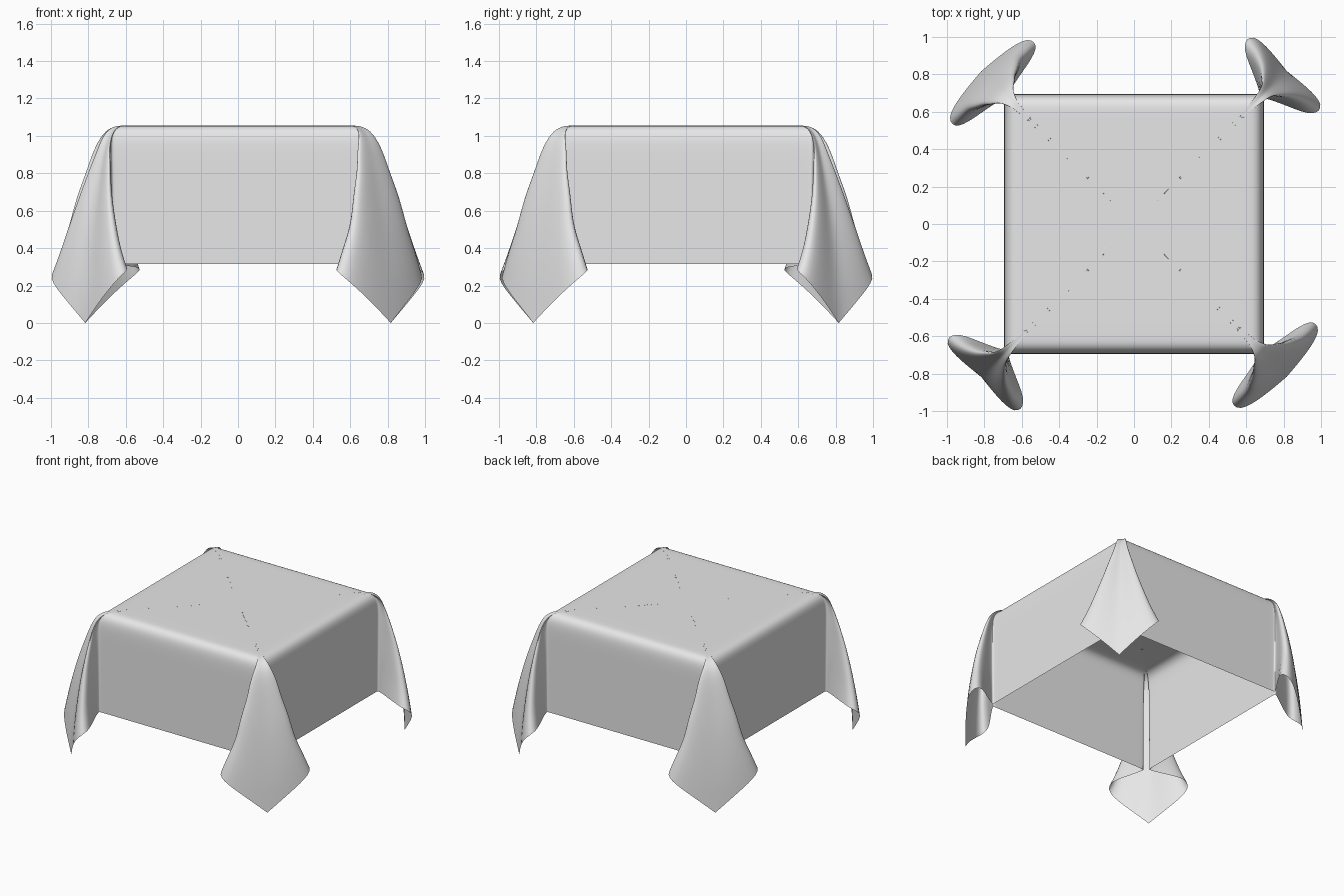
import bpy, bmesh, math

cube = bpy.data.objects.get("Cube")
if cube:
    bpy.data.objects.remove(cube, do_unlink=True)

TOP, HEM = 1.056, 0.315
R2 = math.sqrt(2)

# Rows from the flat top to the hem:
# height, half width of the wall square, ear centre distance, round ear width, flat ear width
ROWS = [
    (1.056, 0.600, 0.850, 0.010, 0.010),
    (1.054, 0.650, 0.920, 0.020, 0.025),
    (1.020, 0.688, 0.985, 0.030, 0.050),
    (0.930, 0.694, 1.025, 0.045, 0.095),
    (0.820, 0.694, 1.060, 0.080, 0.120),
    (0.700, 0.694, 1.095, 0.115, 0.170),
    (0.550, 0.694, 1.125, 0.170, 0.205),
    (0.420, 0.694, 1.145, 0.220, 0.270),
    (0.315, 0.694, 1.155, 0.275, 0.315),
]
# Hem height of each column, from the wall middle to the ear tip
HEMS = [HEM] * 5 + [0.315, 0.305, 0.295, 0.25, 0.13, 0.0]


def corner_section(row, flat):
    """Points of one quarter: wall, pinched neck, flared ear, neck, wall."""
    z, h, centre, *widths = row
    w = widths[flat]
    grow = w / ROWS[-1][3 + flat]
    outer = centre + (-0.045 if flat else 0.015) * grow
    inner = outer - 0.085 * grow
    neck = h * R2 - 0.01
    half = [(h, h * f) for f in (0, 0.35, 0.65, 0.85, 0.96)]
    ear = [(neck, min(0.015, 0.4 * w)), ((neck + inner) / 2, 0.5 * w),
           (inner, w), (outer, w), ((outer + centre) / 2 + 0.01 * grow, 0.5 * w),
           (centre, 0)]
    half += [((d + e) / R2, (d - e) / R2) for d, e in ear]
    pts = []
    for (x, y), hem in zip(half, HEMS):
        pts.append((x, y, TOP - (TOP - z) * (TOP - hem) / (TOP - HEM)))
    return pts + [(y, x, q) for x, y, q in pts[-2:0:-1]]


def ring(row):
    """Whole outline at one row: the quarter turned round four corners."""
    out = []
    for k in range(4):
        c, s = (1, 0, -1, 0)[k], (0, 1, 0, -1)[k]
        out += [(c * x - s * y, s * x + c * y, z)
                for x, y, z in corner_section(row, k % 2)]
    return out


# Draped cloth sheet
bm = bmesh.new()
crease = bm.verts.layers.float.new("crease_vert")
outlines = [ring(r) for r in ROWS]
outlines.insert(0, [(x * 0.6, y * 0.6, z) for x, y, z in outlines[0]])
loops = [[bm.verts.new(p) for p in o] for o in outlines]
bm.faces.new(loops[0])
n = len(loops[0])
for upper, lower in zip(loops, loops[1:]):
    for i in range(n):
        j = (i + 1) % n
        bm.faces.new((lower[i], lower[j], upper[j], upper[i]))
# Keep the hanging tips pointed
for v in loops[-1]:
    if v.co.z < 0.01:
        v[crease] = 1.0
for f in bm.faces:
    f.smooth = True

mesh = bpy.data.meshes.new("cloth")
bm.to_mesh(mesh)
bm.free()
cloth = bpy.data.objects.new("cloth", mesh)
bpy.context.collection.objects.link(cloth)
sub = cloth.modifiers.new("soft folds", 'SUBSURF')
sub.levels = sub.render_levels = 2

# Plain grey fabric
mat = bpy.data.materials.new("light grey fabric")
mat.use_nodes = True
grey = (0.8, 0.8, 0.8, 1)
mat.diffuse_color = grey
mat.node_tree.nodes["Principled BSDF"].inputs["Base Color"].default_value = grey
mesh.materials.append(mat)
